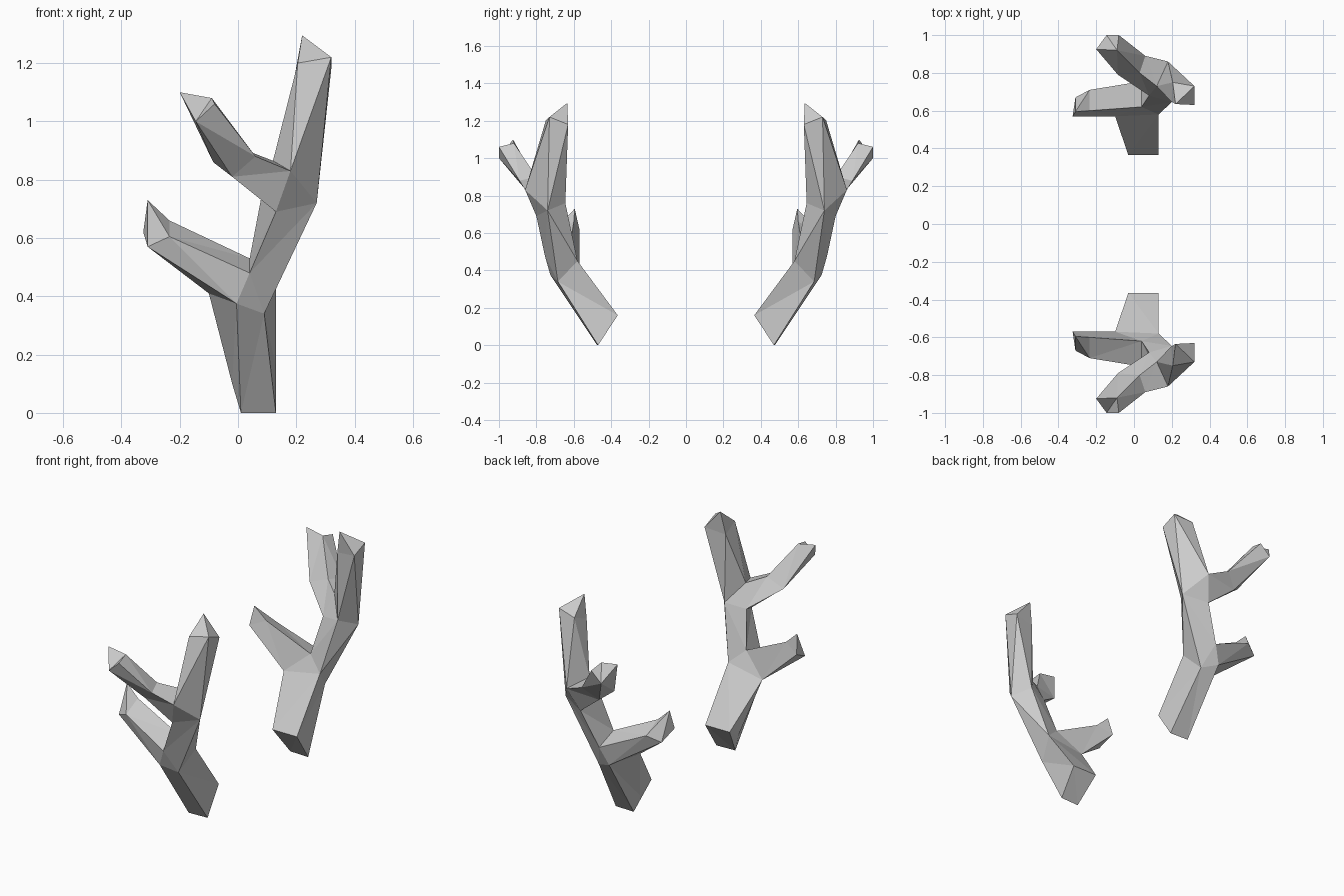
import bpy, bmesh
from mathutils import Vector

if "Cube" in bpy.data.objects:
    bpy.data.objects.remove(bpy.data.objects["Cube"])


def build_antler(name, side):
    bm = bmesh.new()

    def ring(*pts):
        return [bm.verts.new(Vector((x, y * side, z))) for x, y, z in pts]

    def skin(lo, hi):
        # wall of quads between two four-sided sections
        for i in range(4):
            j = (i + 1) % 4
            bm.faces.new((lo[i], lo[j], hi[j], hi[i]))

    def point(section, x, y, z):
        # close a branch with a pointed tip
        tip = ring((x, y, z))[0]
        for i in range(4):
            bm.faces.new((section[i], section[(i + 1) % 4], tip))

    # cut base and lower trunk, up to the first fork
    base = ring((.13, -.47, 0), (-.02, -.46, .10), (-.03, -.365, .16), (.13, -.365, .16))
    heel = ring((.01, -.475, 0))[0]
    a, b, c, d = fork1 = ring((.09, -.685, .34), (-.005, -.725, .375),
                              (-.10, -.57, .41), (.13, -.58, .45))
    for i in (1, 2, 3):
        j = (i + 1) % 4
        bm.faces.new((base[i], base[j], fork1[j], fork1[i]))
    bm.faces.new((base[0], heel, base[1], b, a))
    bm.faces.new((base[0], heel, base[1], base[2], base[3]))

    # saddle of first fork, then upper trunk
    s1, s2 = ring((.04, -.755, .48), (.04, -.62, .53))
    bm.faces.new((a, b, s1))
    bm.faces.new((c, d, s2))
    e, f, g, h = fork2 = ring((.27, -.74, .72), (.13, -.80, .69),
                              (.08, -.68, .74), (.20, -.645, .76))
    skin([a, s1, s2, d], fork2)

    # lower prong
    low = ring((-.31, -.67, .57), (-.325, -.57, .62), (-.235, -.60, .66), (-.235, -.71, .605))
    skin([b, c, s2, s1], low)
    point(low, -.31, -.595, .73)

    # saddle of second fork, then main tine
    t1, t2 = ring((.18, -.86, .83), (.12, -.73, .865))
    bm.faces.new((e, f, t1))
    bm.faces.new((g, h, t2))
    top = ring((.32, -.73, 1.22), (.205, -.75, 1.20), (.195, -.65, 1.16), (.32, -.63, 1.18))
    skin([e, t1, t2, h], top)
    point(top, .22, -.635, 1.295)

    # upper prong, bent in the middle
    bend = ring((-.02, -.84, .81), (-.085, -.79, .86), (.03, -.80, .90), (.06, -.89, .88))
    end = ring((-.145, -1, 1.0), (-.20, -.925, 1.10), (-.09, -.92, 1.08), (-.08, -1, 1.06))
    skin([f, g, t2, t1], bend)
    skin(bend, end)
    bm.faces.new(end)

    bmesh.ops.triangulate(bm, faces=bm.faces[:])
    bmesh.ops.recalc_face_normals(bm, faces=bm.faces[:])
    mesh = bpy.data.meshes.new(name)
    bm.to_mesh(mesh)
    bm.free()
    bpy.context.collection.objects.link(bpy.data.objects.new(name, mesh))


# mirrored pair
build_antler("front_antler", 1)
build_antler("back_antler", -1)
